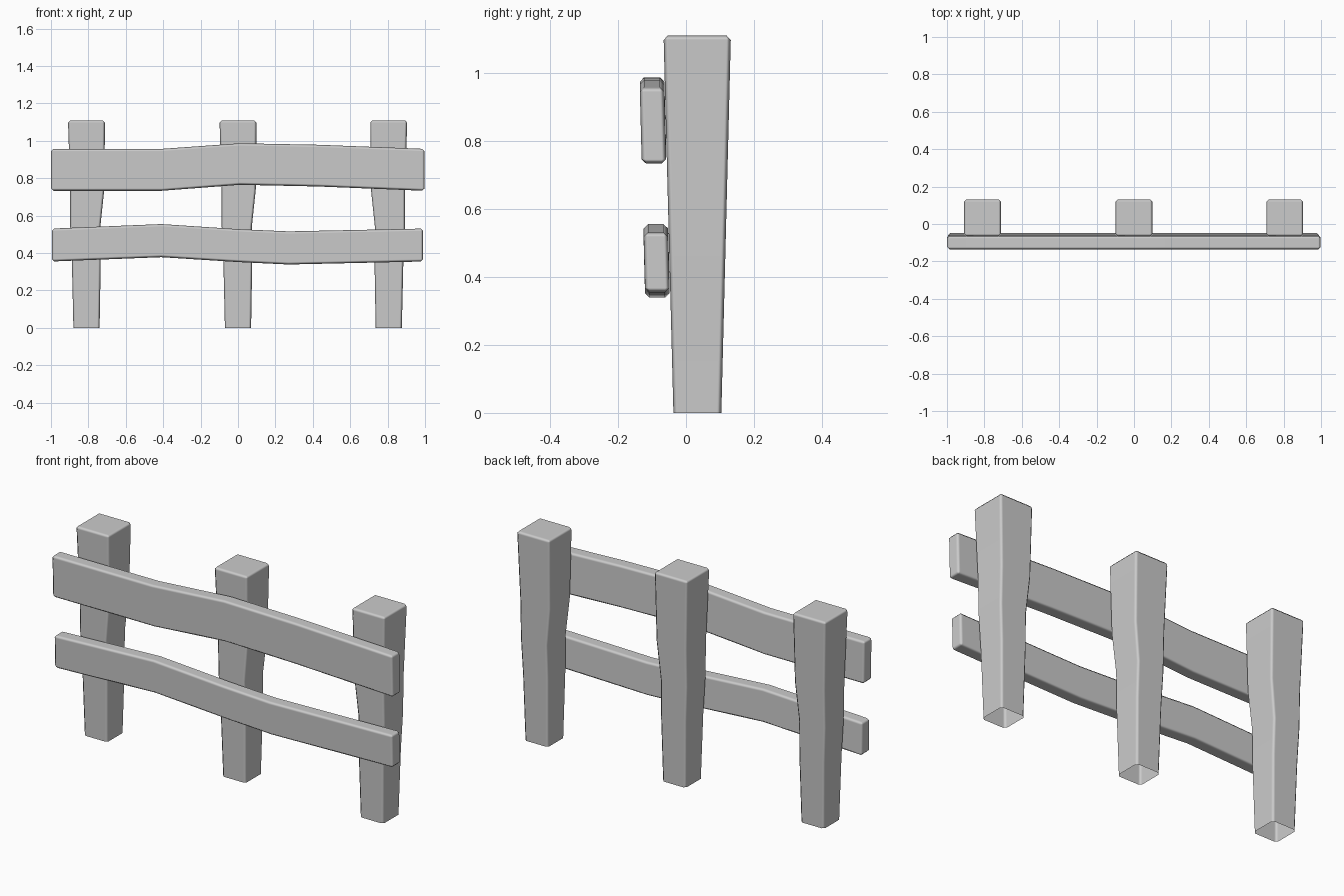
import bpy, bmesh

if "Cube" in bpy.data.objects:
    bpy.data.objects.remove(bpy.data.objects["Cube"])


def loft(name, rings, cap_start=True):
    """Skin four-cornered rings into a bar, then soften its edges."""
    bm = bmesh.new()
    loops = [[bm.verts.new(p) for p in ring] for ring in rings]
    for a, b in zip(loops, loops[1:]):
        for i in range(4):
            j = (i + 1) % 4
            bm.faces.new((a[i], a[j], b[j], b[i]))
    bm.faces.new(loops[-1])
    if cap_start:
        bm.faces.new(loops[0])
    bmesh.ops.recalc_face_normals(bm, faces=bm.faces)
    mesh = bpy.data.meshes.new(name)
    bm.to_mesh(mesh)
    bm.free()
    mesh.shade_smooth()
    obj = bpy.data.objects.new(name, mesh)
    bpy.context.collection.objects.link(obj)
    bevel = obj.modifiers.new("soft_edges", 'BEVEL')
    bevel.width = 0.013
    bevel.segments = 1
    bevel.limit_method = 'ANGLE'
    bevel.angle_limit = 0.8
    bevel.harden_normals = True
    return obj


def front_y(z):
    # Leaning front face of the posts
    return -0.037 - 0.029 * z / 1.11


# Posts: (height, left x, right x), wider at the top, open underneath
POST = [(0, -0.070, 0.070), (0.35, -0.078, 0.076), (0.54, -0.087, 0.074),
        (0.74, -0.087, 0.095), (1.11, -0.099, 0.099)]


def post(name, x, side):
    rings = []
    for z, l, r in POST:
        f, b = front_y(z), 0.104 + 0.028 * z / 1.11
        rings.append([(x + side * l, f, z), (x + side * r, f, z),
                      (x + side * r, b, z), (x + side * l, b, z)])
    loft(name, rings, cap_start=False)


post("left_post", -0.81, 1)
post("middle_post", 0.0, 1)
post("right_post", 0.806, -1)


# Rails: wavy planks resting against the leaning post fronts
def rail(name, path, thick):
    lo, hi = path[0][1], path[0][2]
    rings = []
    for x, z0, z1 in path:
        b0, b1 = front_y(lo) - 0.002, front_y(hi) - 0.002
        rings.append([(x, b0 - thick, z0), (x, b0, z0),
                      (x, b1, z1), (x, b1 - thick, z1)])
    loft(name, rings)


rail("upper_rail", [(-1.0, 0.733, 0.957), (-0.41, 0.733, 0.957),
                    (0.01, 0.765, 0.987), (0.43, 0.756, 0.979),
                    (0.998, 0.733, 0.957)], 0.072)
rail("lower_rail", [(-0.995, 0.355, 0.531), (-0.41, 0.378, 0.555),
                    (0.0, 0.352, 0.528), (0.27, 0.339, 0.516),
                    (0.99, 0.355, 0.531)], 0.072)
